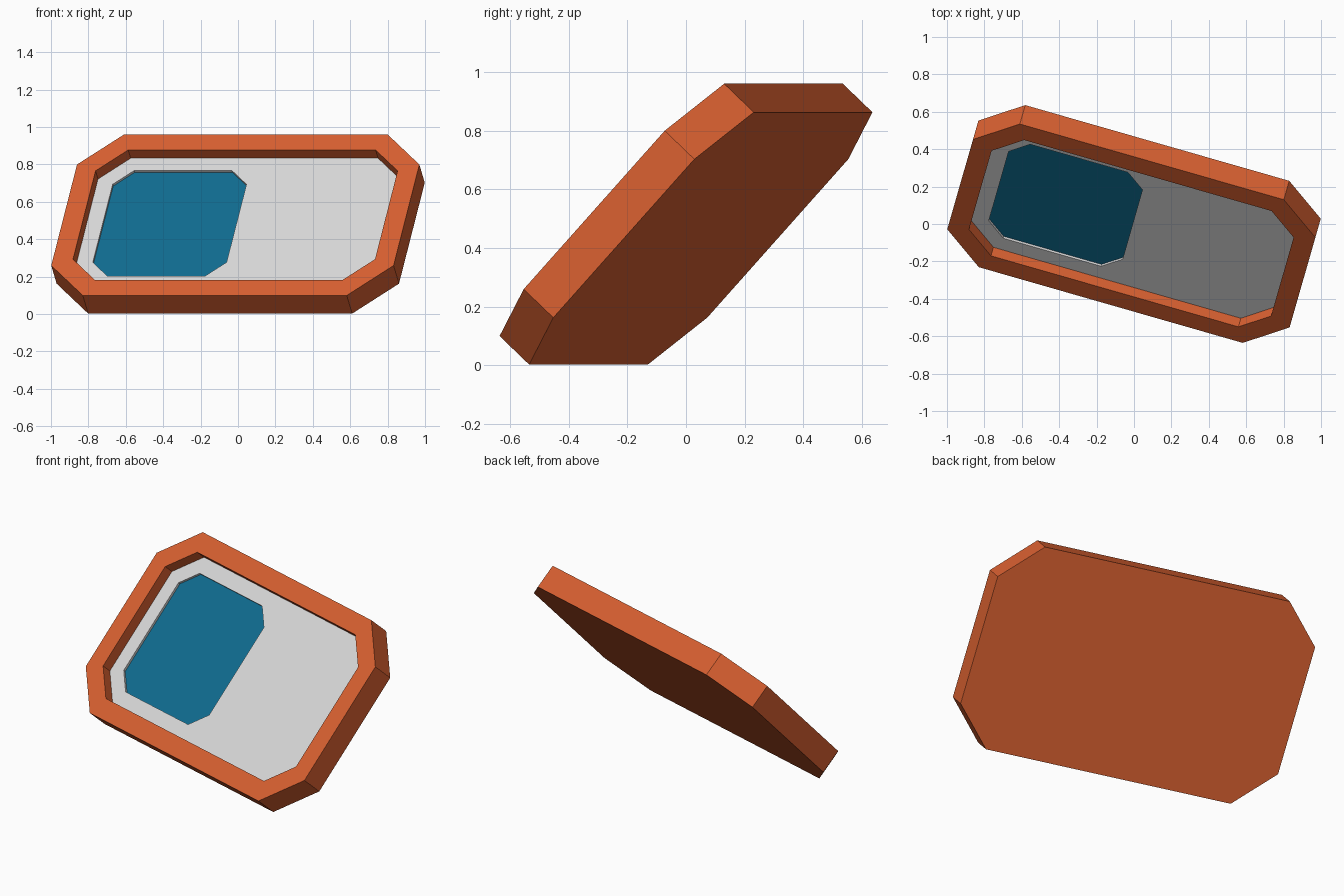
import bpy, bmesh, math
from mathutils import Matrix

if "Cube" in bpy.data.objects:
    bpy.data.objects.remove(bpy.data.objects["Cube"])

# Overall placement: plate tilted back and turned about z
ROT = Matrix.Rotation(math.radians(-16), 4, 'Z') @ Matrix.Rotation(math.radians(47.2), 4, 'X')
PLACE = Matrix.Translation((0, 0, 0.481)) @ ROT
HALF = 0.0715            # half thickness
FLOOR = HALF - 0.065     # recessed panel level
SCREEN = FLOOR - 0.014   # blue inlay level


def material(name, rgb):
    m = bpy.data.materials.new(name)
    m.diffuse_color = (*rgb, 1)
    m.use_nodes = True
    m.node_tree.nodes["Principled BSDF"].inputs["Base Color"].default_value = m.diffuse_color
    return m


def octagon(cx, hx, hy, cut, z):
    """Rectangle with cut corners, counter-clockwise."""
    pts = []
    for sx, sy in ((1, 1), (-1, 1), (-1, -1), (1, -1)):
        a = (cx + sx * hx, sy * (hy - cut), z)
        b = (cx + sx * (hx - cut), sy * hy, z)
        pts += [a, b] if sx * sy > 0 else [b, a]
    return pts


def loft(name, rings, mat, cap_start=False, cap_end=False):
    """Join successive octagon rings with flat faces."""
    bm = bmesh.new()
    loops = [[bm.verts.new(p) for p in octagon(*r)] for r in rings]
    for a, b in zip(loops, loops[1:]):
        for i in range(8):
            j = (i + 1) % 8
            bm.faces.new((a[i], a[j], b[j], b[i]))
    if cap_start:
        bm.faces.new(loops[0][::-1])
    if cap_end:
        bm.faces.new(loops[-1])
    bm.transform(PLACE)
    me = bpy.data.meshes.new(name)
    bm.to_mesh(me)
    bm.free()
    me.materials.append(mat)
    ob = bpy.data.objects.new(name, me)
    bpy.context.collection.objects.link(ob)
    return ob


orange = material("orange", (0.69, 0.117, 0.03))
grey = material("light grey", (0.70, 0.70, 0.70))
blue = material("deep blue", (0.005, 0.15, 0.283))

inner = (0, 0.84, 0.474, 0.152)
pocket = (-0.379, 0.372, 0.384, 0.10)

# Orange tray: back, outer walls, rim and inner walls
loft("frame", [(0, 0.952, 0.586, 0.218, -HALF), (0, 0.952, 0.586, 0.218, HALF),
               (*inner, HALF), (*inner, FLOOR)], orange, cap_start=True)

# Grey recessed panel with a shallow pocket
loft("panel", [(*inner, FLOOR), (*pocket, FLOOR), (*pocket, SCREEN)], grey)

# Blue inlay at the bottom of the pocket
loft("inlay", [(*pocket, SCREEN)], blue, cap_end=True)
